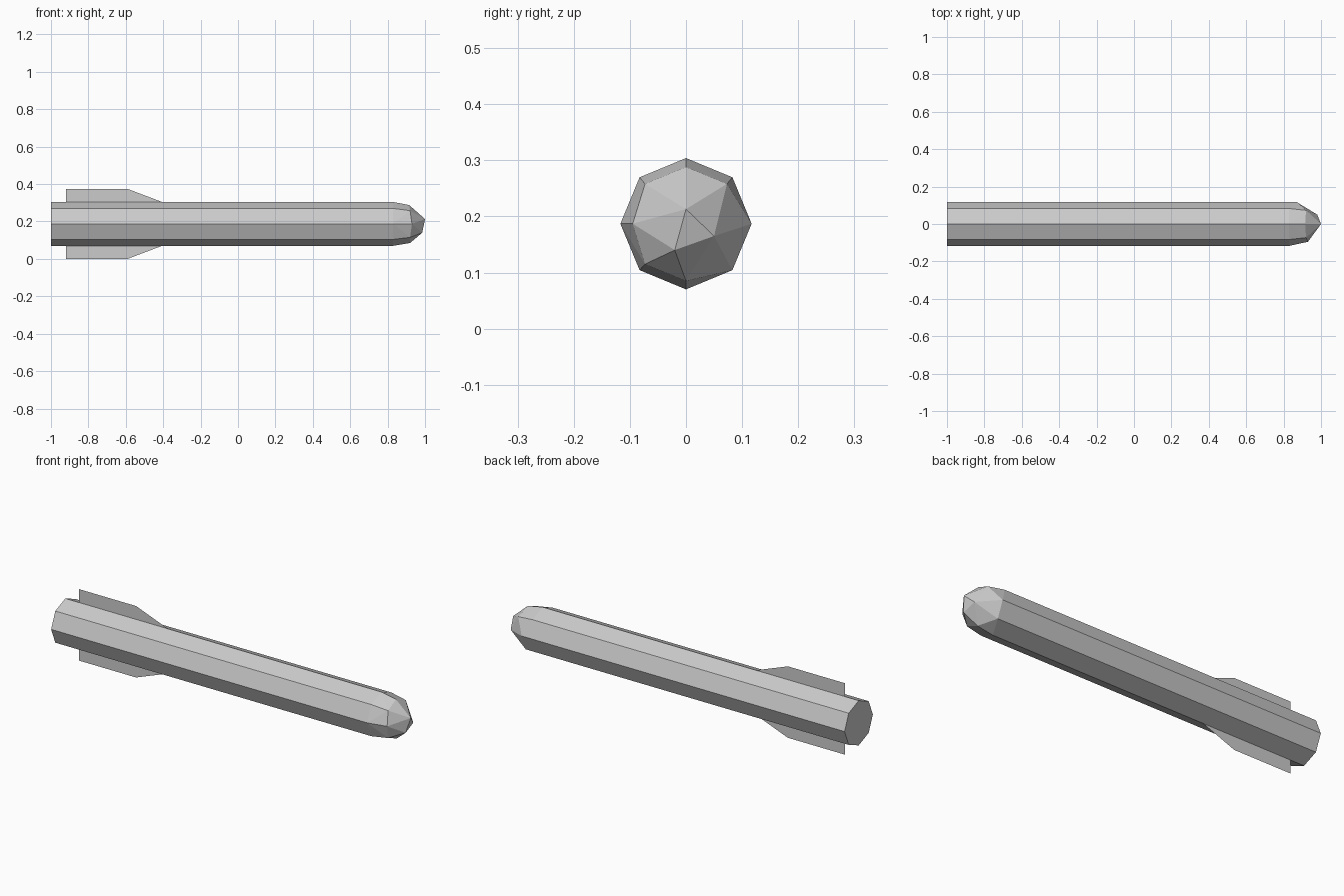
import bpy, bmesh
from math import sin, cos, pi

cube = bpy.data.objects.get("Cube")
if cube:
    bpy.data.objects.remove(cube, do_unlink=True)

AXIS_Z, RADIUS, SIDES = 0.187, 0.117, 8
TAIL_X, TIP_X = -1.0, 1.0

metal = bpy.data.materials.new("plain grey")
metal.use_nodes = True
grey = (0.6, 0.6, 0.6, 1)
metal.diffuse_color = grey
metal.node_tree.nodes["Principled BSDF"].inputs["Base Color"].default_value = grey


def add_object(name, bm):
    mesh = bpy.data.meshes.new(name)
    bm.to_mesh(mesh)
    bm.free()
    mesh.materials.append(metal)
    obj = bpy.data.objects.new(name, mesh)
    bpy.context.collection.objects.link(obj)
    return obj


# Octagonal tube with a faceted, slightly uneven nose, wrapped as one hull
bm = bmesh.new()
for i in range(SIDES):
    a = 2 * pi * i / SIDES
    y, z = RADIUS * cos(a), AXIS_Z + RADIUS * sin(a)
    shoulder_x = 0.87 if i in (0, SIDES - 1) else 0.83
    bm.verts.new((TAIL_X, y, z))
    bm.verts.new((shoulder_x, y, z))
nose = [(0.915, 0, 0.288), (0.92, -0.073, 0.258), (0.93, -0.095, 0.187),
        (0.92, -0.073, 0.115), (0.92, 0, 0.085), (0.985, -0.02, 0.14),
        (0.98, 0.05, 0.165), (0.92, 0.073, 0.258), (TIP_X, 0, 0.213)]
for p in nose:
    bm.verts.new(p)
bmesh.ops.convex_hull(bm, input=bm.verts[:])
bmesh.ops.dissolve_limit(bm, angle_limit=0.01, verts=bm.verts[:], edges=bm.edges[:])
bmesh.ops.recalc_face_normals(bm, faces=bm.faces[:])
add_object("body", bm)

# Thin sheet tail fins above and below the tube
fin_profile = [(-0.92, RADIUS), (-0.405, RADIUS), (-0.59, AXIS_Z), (-0.92, AXIS_Z)]
for name, side in (("upper_fin", 1), ("lower_fin", -1)):
    bm = bmesh.new()
    bm.faces.new([bm.verts.new((x, 0, AXIS_Z + side * r)) for x, r in fin_profile])
    add_object(name, bm)
